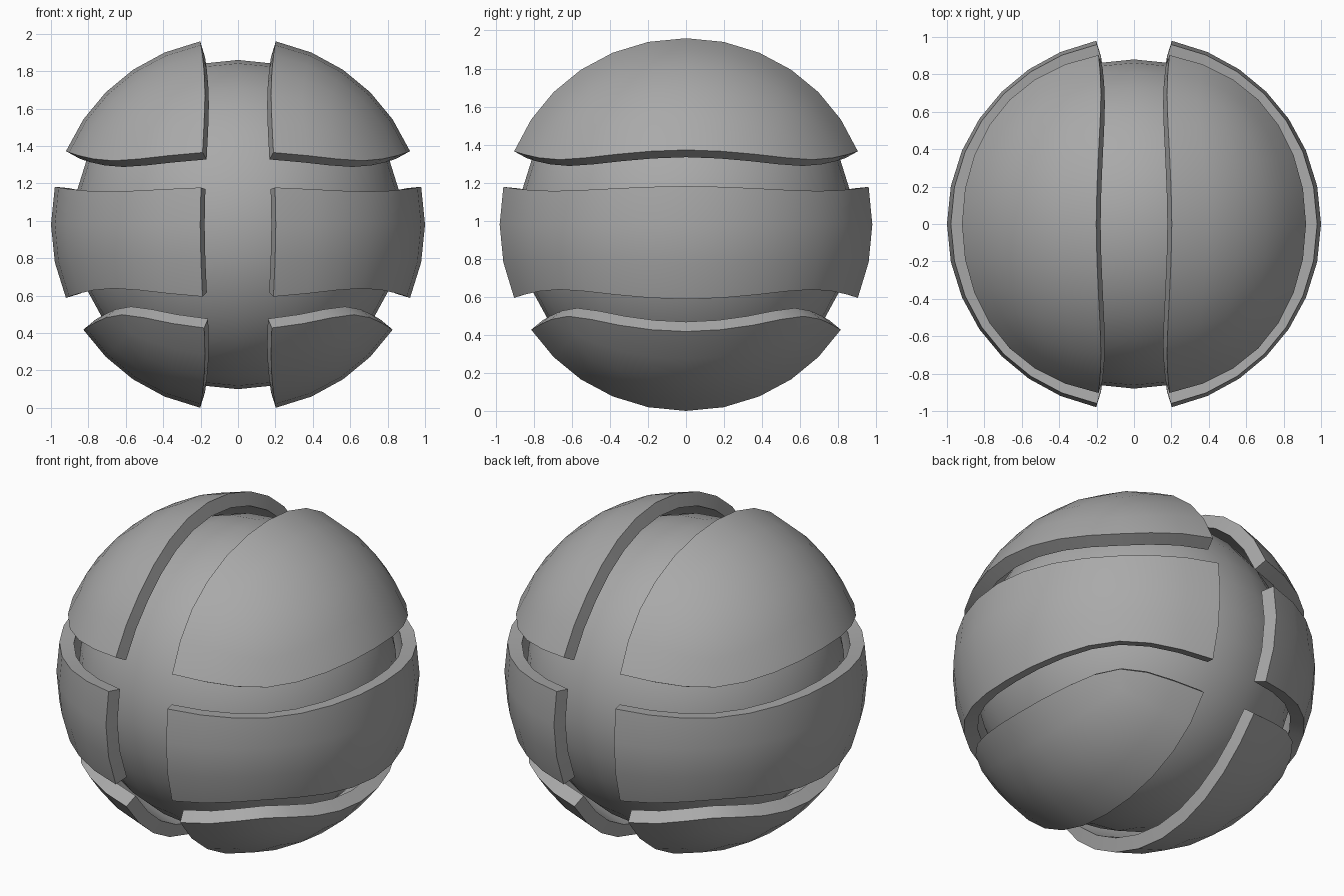
import bpy
import bmesh

if "Cube" in bpy.data.objects:
    bpy.data.objects.remove(bpy.data.objects["Cube"], do_unlink=True)

CENTRE_Z = 0.98
CORE_RADIUS = 0.88
THICKNESS = 0.08

grey = bpy.data.materials.new("mid_grey")
grey.use_nodes = True
colour = (0.4, 0.4, 0.4, 1)
grey.diffuse_color = colour
grey.node_tree.nodes["Principled BSDF"].inputs["Base Color"].default_value = colour


def activate(obj):
    bpy.ops.object.select_all(action="DESELECT")
    obj.select_set(True)
    bpy.context.view_layer.objects.active = obj


def quad_ball(name, radius):
    """Cube subdivided to a grid of quads and rounded into a ball."""
    bpy.ops.mesh.primitive_cube_add(size=2, location=(0, 0, CENTRE_Z))
    obj = bpy.context.object
    obj.name = obj.data.name = name
    activate(obj)
    subdivision = obj.modifiers.new("grid", "SUBSURF")
    subdivision.levels = 3
    subdivision.use_limit_surface = False
    bpy.ops.object.modifier_apply(modifier="grid")
    for v in obj.data.vertices:
        v.co = v.co.normalized() * radius
    obj.data.materials.append(grey)
    return obj


def finish(obj):
    activate(obj)
    bpy.ops.object.shade_smooth_by_angle(angle=0.6)


def shell_panel(name, side, low, high):
    """Keep the ball faces on one side between two heights, then thicken them."""
    obj = quad_ball(name, 1.0)
    bm = bmesh.new()
    bm.from_mesh(obj.data)
    unwanted = []
    for f in bm.faces:
        c = f.calc_center_median()
        if c.x * side < 0.15 or not low < c.z < high:
            unwanted.append(f)
    bmesh.ops.delete(bm, geom=unwanted, context="FACES")
    bm.to_mesh(obj.data)
    bm.free()
    solid = obj.modifiers.new("thickness", "SOLIDIFY")
    solid.thickness = THICKNESS
    solid.offset = -1
    bpy.ops.object.modifier_apply(modifier="thickness")
    finish(obj)


# Inner ball
finish(quad_ball("inner_core", CORE_RADIUS))

# Raised shell: cap, belt and base on each side of the central slot
for side_name, side in (("left", 1), ("right", -1)):
    shell_panel("upper_cap_" + side_name, side, 0.34, 2)
    shell_panel("middle_belt_" + side_name, side, -0.34, 0.17)
    shell_panel("lower_cap_" + side_name, side, -2, -0.505)
